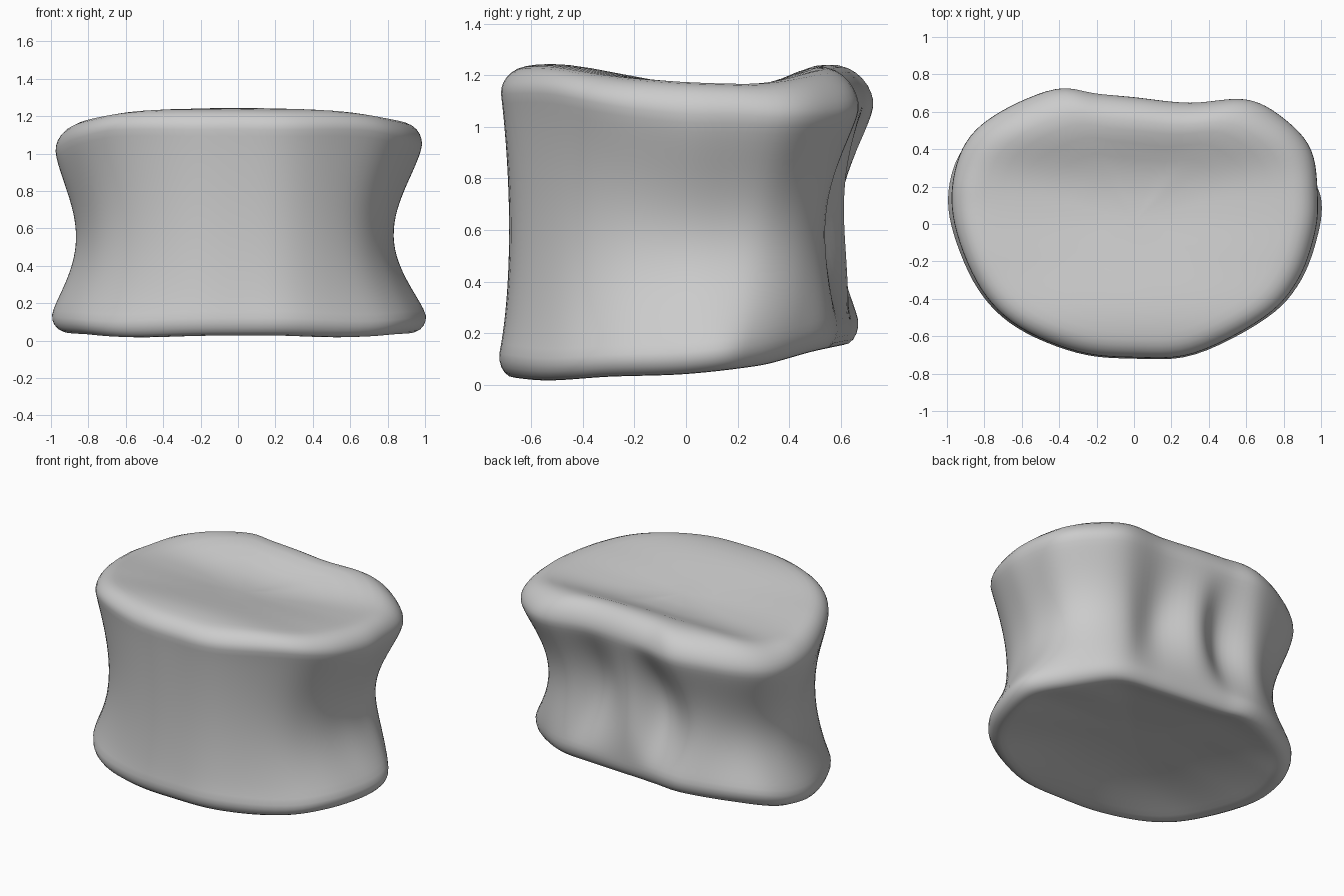
import bpy, bmesh, math

if "Cube" in bpy.data.objects:
    bpy.data.objects.remove(bpy.data.objects["Cube"])

SEG = 120     # samples around the outline
WALL = 26     # rings between the lower and upper rim
CAP = [0.2, 0.38, 0.52, 0.64, 0.74, 0.82, 0.87, 0.91, 0.945, 0.97, 0.988, 0.997, 1.0]

# Outlines, going clockwise from the back left bump
TOP = [(-.42, .725), (-.2, .70), (0, .68), (.3, .65), (.6, .67), (.8, .57), (.95, .40),
       (.985, .15), (.97, -.05), (.88, -.3), (.7, -.5), (.32, -.695), (0, -.715), (-.3, -.685),
       (-.62, -.55), (-.82, -.35), (-.95, -.05), (-.975, .2), (-.9, .44), (-.72, .6)]
WAIST = [(-.45, .59), (-.22, .515), (0, .615), (.25, .50), (.5, .54), (.68, .46), (.8, .31),
         (.83, .13), (.82, -.05), (.75, -.28), (.6, -.48), (.3, -.655), (0, -.685), (-.28, -.655),
         (-.55, -.52), (-.73, -.33), (-.835, -.05), (-.865, .17), (-.8, .36), (-.65, .50)]
BOTTOM = [(x * 1.02, y * (.92 if y > 0 else 1.01)) for x, y in TOP]
BOTTOM[3:7] = [(.3, .60), (.57, .565), (.77, .43), (.93, .27)]   # cut-in back right corner

# Front-to-back height profiles of the end plates (y, z)
UPPER = [(-.75, 1.22), (-.5, 1.245), (-.2, 1.195), (.1, 1.145), (.28, 1.15), (.5, 1.24), (.75, 1.26)]
LOWER = [(-.75, .01), (-.55, -.01), (-.3, .005), (0, .015), (.3, .05), (.5, .105), (.75, .15)]


def clamp(v):
    return min(1, max(0, v))


def cubic(a, b, c, d, t):
    return .5 * (2 * b + (c - a) * t + (2 * a - 5 * b + 4 * c - d) * t * t
                 + (3 * b - a - 3 * c + d) * t ** 3)


def closed_curve(pts):
    n, out = len(pts), []
    for i in range(SEG):
        k, t = divmod(i * n / SEG, 1)
        p = [pts[(int(k) + j) % n] for j in (-1, 0, 1, 2)]
        out.append(tuple(cubic(*(q[a] for q in p), t) for a in (0, 1)))
    return out


def profile(pts, y):
    last = len(pts) - 1
    for i in range(last):
        if y <= pts[i + 1][0] or i == last - 1:
            t = clamp((y - pts[i][0]) / (pts[i + 1][0] - pts[i][0]))
            return cubic(*(pts[min(last, max(0, i + j))][1] for j in (-1, 0, 1, 2)), t)


def rim_drop(s, depth, start=.87):
    u = max(0, (s - start) / (1 - start))
    return depth * (1 - math.sqrt(max(0, 1 - u * u)))


def upper_z(x, y, s):
    p = profile(UPPER, y)
    left = .15 * max(0, -x - .5) ** 2 * clamp((y + .2) / .3)
    back, front = clamp((y - .2) / .4), clamp(-y / .5)
    drop = rim_drop(s, .13 + .04 * back - .04 * front, .87 - .13 * back)
    return p + x * x * (.035 - .9 * (p - 1.145)) - left - drop


def lower_z(x, y, s):
    return profile(LOWER, y) + .14 * (1 - s * s) + rim_drop(s, .11, .9)


top, waist, bottom = (closed_curve(o) for o in (TOP, WAIST, BOTTOM))
rings = []

# Dished lower end plate, centre to rim
for s in CAP:
    rings.append([(x * s, y * s, lower_z(x * s, y * s, s)) for x, y in bottom])

# Pinched wall between the rims: the back corners taper slowly, the grooves bite high up
for k in range(1, WALL):
    f = k / WALL
    ring = []
    for (bx, by), (wx, wy), (tx, ty) in zip(bottom, waist, top):
        back, front = clamp((ty - .3) / .3), clamp(-ty / .6)
        groove = back * clamp(1.6 - 4 * abs(tx - .05))
        w = math.sin(math.pi * f ** (.93 - .12 * back + .25 * groove)) ** (1.3 - .5 * front)
        x = (bx + (tx - bx) * f) * (1 - w) + wx * w
        y = (by + (ty - by) * f) * (1 - w) + wy * w
        z0, z1 = lower_z(bx, by, 1), upper_z(tx, ty, 1)
        ring.append((x, y, z0 + (z1 - z0) * f))
    rings.append(ring)

# Upper end plate, rim to centre
for s in reversed(CAP):
    rings.append([(x * s, y * s, upper_z(x * s, y * s, s)) for x, y in top])

bm = bmesh.new()
loops = [[bm.verts.new(p) for p in ring] for ring in rings]
for a, b in zip(loops, loops[1:]):
    for i in range(SEG):
        j = (i + 1) % SEG
        bm.faces.new((a[i], a[j], b[j], b[i]))
for loop, z in ((loops[0], lower_z(0, 0, 0)), (loops[-1], upper_z(0, 0, 0))):
    c = bm.verts.new((0, 0, z))
    for i in range(SEG):
        bm.faces.new((loop[i], loop[(i + 1) % SEG], c))
bmesh.ops.recalc_face_normals(bm, faces=bm.faces)
for f in bm.faces:
    f.smooth = True

mesh = bpy.data.meshes.new("vertebral_body")
bm.to_mesh(mesh)
bm.free()
body = bpy.data.objects.new("vertebral_body", mesh)
bpy.context.collection.objects.link(body)

# Soften the small kinks of the profiles
soft = body.modifiers.new("soften", 'SMOOTH')
soft.factor, soft.iterations = .5, 4
